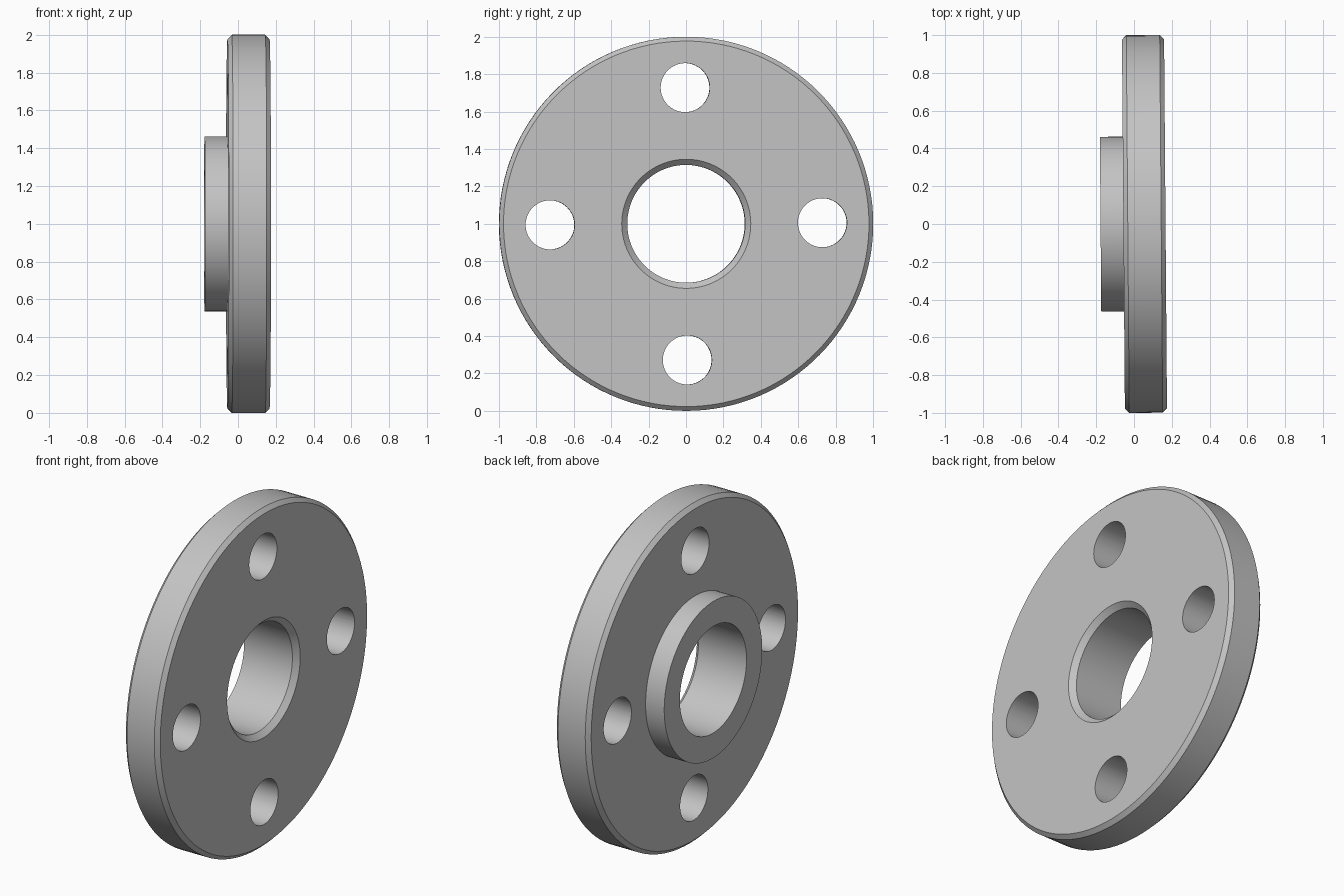
import bpy
import bmesh
from math import cos, sin, pi, radians
from mathutils import Matrix, Vector

default = bpy.data.objects.get("Cube")
if default:
    bpy.data.objects.remove(default, do_unlink=True)

SEGMENTS = 128
HOLES = 4
HOLE_RADIUS = 0.131
HOLE_CIRCLE = 0.728

# Plain grey metal
metal = bpy.data.materials.new("grey_metal")
metal.use_nodes = True
grey = (0.55, 0.55, 0.55, 1)
metal.diffuse_color = grey
metal.node_tree.nodes["Principled BSDF"].inputs["Base Color"].default_value = grey


def make_object(name, bm):
    bmesh.ops.recalc_face_normals(bm, faces=bm.faces)
    mesh = bpy.data.meshes.new(name)
    bm.to_mesh(mesh)
    bm.free()
    mesh.materials.append(metal)
    obj = bpy.data.objects.new(name, mesh)
    bpy.context.collection.objects.link(obj)
    return obj


def lathe(name, profile):
    """Turn a closed (x, radius) profile around the x axis."""
    bm = bmesh.new()
    rings = []
    for i in range(SEGMENTS):
        a = 2 * pi * i / SEGMENTS
        rings.append([bm.verts.new((x, r * cos(a), r * sin(a))) for x, r in profile])
    n = len(profile)
    for i, ring in enumerate(rings):
        after = rings[(i + 1) % SEGMENTS]
        for j in range(n):
            k = (j + 1) % n
            bm.faces.new((ring[j], ring[k], after[k], after[j]))
    return make_object(name, bm)


# Flange: chamfered disc, raised hub and bore with a chamfered mouth
flange = lathe("flange", [
    (-0.177, 0.315), (-0.177, 0.463), (-0.056, 0.463), (-0.056, 0.977),
    (-0.033, 1.0), (0.144, 1.0), (0.167, 0.977), (0.167, 0.345), (0.137, 0.315),
])

# Bolt hole cutters, evenly spaced around the axis
bm = bmesh.new()
for i in range(HOLES):
    a = 2 * pi * i / HOLES
    place = Matrix.Translation(Vector((0.05, HOLE_CIRCLE * cos(a), HOLE_CIRCLE * sin(a))))
    bmesh.ops.create_cone(bm, cap_ends=True, segments=64, radius1=HOLE_RADIUS,
                          radius2=HOLE_RADIUS, depth=0.6,
                          matrix=place @ Matrix.Rotation(pi / 2, 4, "Y"))
cutter = make_object("bolt_hole_cutter", bm)
cutter.hide_render = True

cut = flange.modifiers.new("bolt_holes", "BOOLEAN")
cut.operation = "DIFFERENCE"
cut.solver = "EXACT"
cut.object = cutter

bpy.ops.object.select_all(action="DESELECT")
flange.select_set(True)
bpy.context.view_layer.objects.active = flange
bpy.ops.object.modifier_apply(modifier=cut.name)
bpy.data.objects.remove(cutter, do_unlink=True)
bpy.ops.object.shade_smooth_by_angle(angle=radians(30))

# Stand on the ground with a very slight turn
flange.rotation_euler = (radians(0.45), 0, radians(0.45))
flange.location.z = 1
